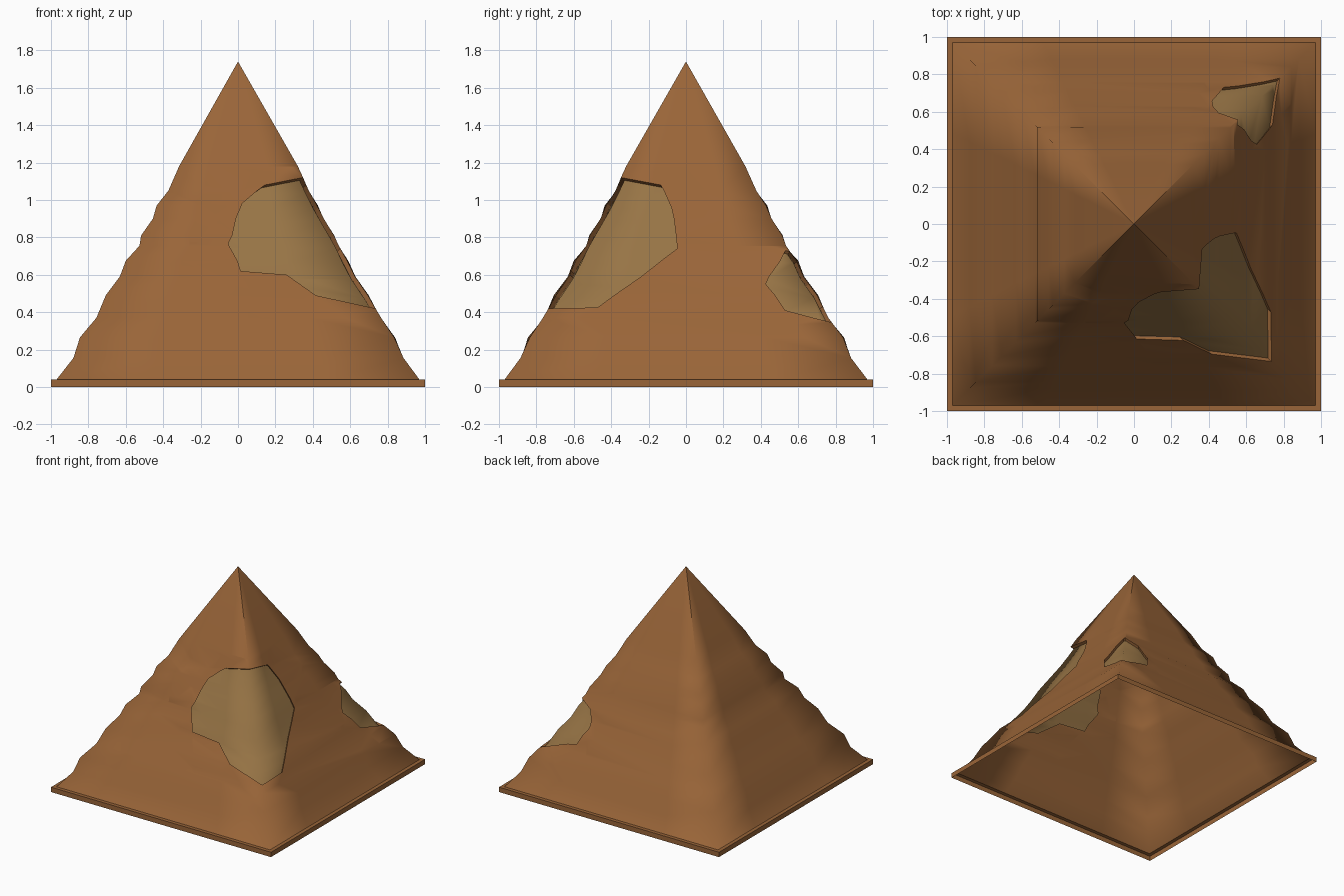
import bpy, bmesh
from mathutils import Vector

if "Cube" in bpy.data.objects:
    bpy.data.objects.remove(bpy.data.objects["Cube"])


def material(name, rgb):
    m = bpy.data.materials.new(name)
    m.diffuse_color = (*rgb, 1)
    m.use_nodes = True
    m.node_tree.nodes["Principled BSDF"].inputs["Base Color"].default_value = m.diffuse_color
    return m


brown = material("sandstone", (0.32, 0.13, 0.04))
tan = material("exposed_stone", (0.31, 0.175, 0.06))


def finish(bm, name, mats):
    mesh = bpy.data.meshes.new(name)
    bm.to_mesh(mesh)
    bm.free()
    for m in mats:
        mesh.materials.append(m)
    ob = bpy.data.objects.new(name, mesh)
    bpy.context.collection.objects.link(ob)
    return ob


# Plinth: thin open-bottomed rim with a narrow ledge
bm = bmesh.new()
rings = []
for w, z in ((1, 0), (1, 0.04), (0.97, 0.04)):
    rings.append([bm.verts.new((x * w, y * w, z))
                  for x, y in ((-1, -1), (1, -1), (1, 1), (-1, 1))])
for a, b in zip(rings, rings[1:]):
    for i in range(4):
        j = (i + 1) % 4
        bm.faces.new((a[i], a[j], b[j], b[i]))
finish(bm, "plinth", [brown])

# Eroded pyramid shell: (height, left corner half-width, right corner half-width)
profile = [(0.04, 0.97, 0.97), (0.155, 0.88, 0.885), (0.265, 0.845, 0.835),
           (0.37, 0.757, 0.765), (0.49, 0.707, 0.693), (0.59, 0.632, 0.625),
           (0.675, 0.60, 0.58), (0.755, 0.527, 0.543), (0.81, 0.518, 0.512),
           (0.90, 0.455, 0.46), (0.97, 0.435, 0.42), (1.05, 0.372, 0.38),
           (1.18, 0.315, 0.32)]
bm = bmesh.new()
rings = []
for z, l, r in profile:
    m = (l + r) / 2
    corners = [Vector(c) for c in ((-l, -l, z), (r, -r, z), (m, m, z), (-l, l, z))]
    ring = []
    for i in range(4):
        for t in (0, 0.25, 0.75):
            ring.append(bm.verts.new(corners[i].lerp(corners[(i + 1) % 4], t)))
    rings.append(ring)
n = len(rings[0])
for a, b in zip(rings, rings[1:]):
    for i in range(n):
        j = (i + 1) % n
        bm.faces.new((a[i], a[j], b[j], b[i]))
apex = bm.verts.new((0, 0, 1.74))
for i in range(n):
    bm.faces.new((rings[-1][i], rings[-1][(i + 1) % n], apex))
for f in bm.faces:
    f.smooth = True
for e in apex.link_edges:
    v = e.other_vert(apex)
    if abs(abs(v.co.x) - abs(v.co.y)) < 0.02:
        e.smooth = False


def inside(u, z, poly):
    hit = False
    for (u1, z1), (u2, z2) in zip(poly, poly[1:] + poly[:1]):
        if (z1 > z) != (z2 > z) and u < u1 + (z - z1) * (u2 - u1) / (z2 - z1):
            hit = not hit
    return hit


def recess(bm, s, poly, depth):
    """Sink an outline, seen along the corner diagonal, into the shell."""
    d = Vector((1, -s, 0))
    us, zs = [p[0] for p in poly], [p[1] for p in poly]

    def uz(co):
        return co.x + s * co.y, co.z

    def near(f):
        if f.calc_center_median().dot(d) <= 0.2:
            return False
        pts = [uz(v.co) for v in f.verts]
        return (max(p[0] for p in pts) > min(us) and min(p[0] for p in pts) < max(us)
                and max(p[1] for p in pts) > min(zs) and min(p[1] for p in pts) < max(zs))

    for p, q in zip(poly, poly[1:] + poly[:1]):
        a, b = (Vector((k[0] / 2, s * k[0] / 2, k[1])) for k in (p, q))
        faces = [f for f in bm.faces if near(f)]
        edges = list({e for f in faces for e in f.edges})
        verts = list({v for f in faces for v in f.verts})
        bmesh.ops.bisect_plane(bm, geom=verts + edges + faces, dist=1e-4,
                               plane_co=a, plane_no=(b - a).cross(d).normalized())
    region = [f for f in bm.faces if near(f) and inside(*uz(f.calc_center_median()), poly)]
    out = bmesh.ops.extrude_face_region(bm, geom=region)["geom"]
    old = [f for f in region if f.is_valid]
    if old:
        bmesh.ops.delete(bm, geom=old, context='FACES')
    floor = {g for g in out if isinstance(g, bmesh.types.BMFace)}
    shift = Vector((-0.61, 0.61 * s, -0.5)) * depth
    for v in {v for f in floor for v in f.verts}:
        v.co += shift
    for f in floor:
        f.material_index = 1
    rim = {f for g in floor for e in g.edges for f in e.link_faces} - floor
    for f in rim:
        f.smooth = False
        for e in f.edges:
            e.smooth = False


# Worn patch on the front right corner
recess(bm, 1, [(0, 1.12), (-0.22, 1.08), (-0.40, 0.98), (-0.58, 0.77), (-0.60, 0.62),
               (-0.36, 0.60), (-0.28, 0.49), (0, 0.42), (0.26, 0.425), (0.50, 0.74),
               (0.46, 0.81), (0.35, 0.96), (0.23, 1.08)], 0.03)
# Smaller worn patch on the back right corner
recess(bm, -1, [(0.02, 0.73), (-0.14, 0.67), (-0.24, 0.55), (-0.25, 0.43), (-0.18, 0.415),
                (0, 0.345), (0.21, 0.41), (0.23, 0.55)], 0.025)
finish(bm, "pyramid_shell", [brown, tan])
